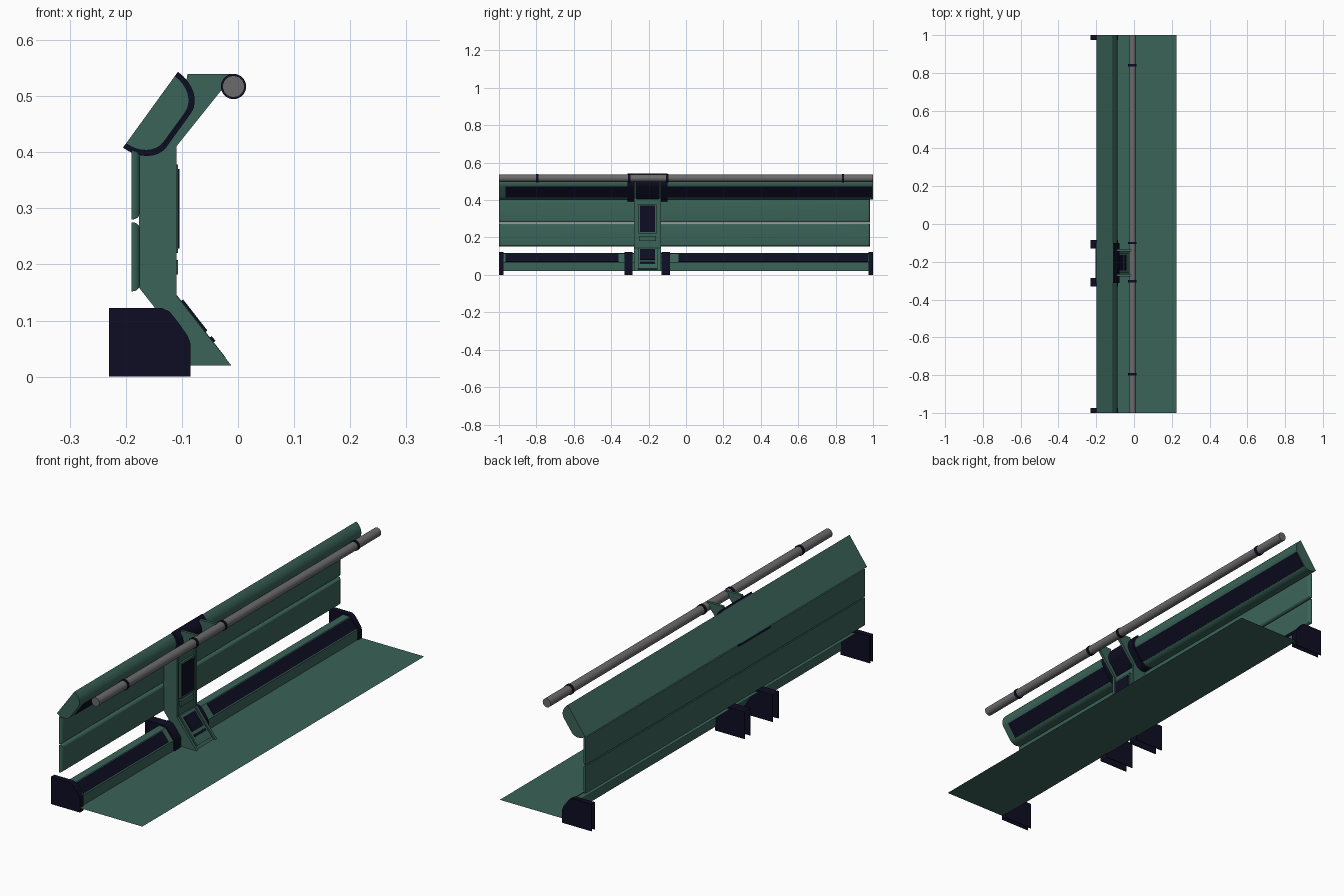
import bpy, bmesh, math

if "Cube" in bpy.data.objects:
    bpy.data.objects.remove(bpy.data.objects["Cube"])


def material(name, rgb):
    m = bpy.data.materials.new(name)
    m.diffuse_color = (*rgb, 1)
    m.use_nodes = True
    m.node_tree.nodes["Principled BSDF"].inputs["Base Color"].default_value = m.diffuse_color
    return m


GREEN = material("deep_green", (0.042, 0.125, 0.097))
NAVY = material("dark_navy", (0.004, 0.004, 0.017))
GREY = material("tube_grey", (0.15, 0.145, 0.145))


def finish(name, bm, mat):
    me = bpy.data.meshes.new(name)
    bm.to_mesh(me)
    bm.free()
    me.materials.append(mat)
    ob = bpy.data.objects.new(name, me)
    bpy.context.collection.objects.link(ob)
    bpy.ops.object.select_all(action='DESELECT')
    ob.select_set(True)
    bpy.context.view_layer.objects.active = ob
    bpy.ops.object.shade_smooth_by_angle(angle=math.radians(30))
    return ob


def extrude(name, pts, y0, y1, mat, closed=True, capped=True):
    """Extrude an x-z profile along y; open profiles give a thin skin."""
    bm = bmesh.new()
    a = [bm.verts.new((x, y0, z)) for x, z in pts]
    b = [bm.verts.new((x, y1, z)) for x, z in pts]
    n = len(pts)
    for i in range(n if closed else n - 1):
        j = (i + 1) % n
        bm.faces.new((a[i], a[j], b[j], b[i]))
    if capped:
        bm.faces.new(a)
        bm.faces.new(b[::-1])
    bmesh.ops.recalc_face_normals(bm, faces=bm.faces)
    return finish(name, bm, mat)


def slab(name, p0, p1, y0, y1, mat, t=0.004):
    """Thin plate lying on the x-z line p0 (low) to p1 (high), facing +x."""
    dx, dz = p1[0] - p0[0], p1[1] - p0[1]
    k = t / math.hypot(dx, dz)
    o = (dz * k, -dx * k)
    q = [(p[0] + o[0], p[1] + o[1]) for p in (p1, p0)]
    return extrude(name, [p0, p1] + q, y0, y1, mat)


def along(p0, p1, f):
    return (p0[0] + (p1[0] - p0[0]) * f, p0[1] + (p1[1] - p0[1]) * f)


# floor sheet
extrude("floor_sheet", [(-0.09, 0.02), (0.225, 0.02)], -1, 1, GREEN, False, False)

# lower beam skin with dark strips
low, high = (-0.09, 0.065), (-0.129, 0.113)
extrude("lower_beam", [(-0.09, 0.02), low, high, (-0.16, 0.116)], -1, 1, GREEN, False, False)
for i, (y0, y1) in enumerate([(-0.965, -0.36), (-0.04, 0.972)]):
    slab(f"lower_beam_strip_{i}", along(low, high, 0.08), along(low, high, 0.95), y0, y1, NAVY, 0.003)

# brackets: arched skins with side walls, open at back and bottom
corner = [(-0.135 + 0.05 * math.sin(a), 0.06 + 0.062 * math.cos(a))
          for a in [math.radians(d) for d in (0, 20, 42, 66, 90)]]
corner[1:4] = [(-0.122, 0.116), (-0.106, 0.096), (-0.09, 0.073)]
bracket = [(-0.23, 0), (-0.23, 0.122)] + corner + [(-0.085, 0)]
for i, (y0, y1) in enumerate([(-1, -0.975), (-0.33, -0.285), (-0.13, -0.085), (0.975, 1)]):
    extrude(f"bracket_skin_{i}", bracket[1:], y0, y1, NAVY, False, False)
    for j, (w0, w1) in enumerate([(y0, y0 + 0.004), (y1 - 0.004, y1)]):
        extrude(f"bracket_wall_{i}_{j}", bracket, w0, w1, NAVY)

# two back panels, rounded towards the front
for i, (z0, z1) in enumerate([(0.152, 0.275), (0.28, 0.403)]):
    bm = bmesh.new()
    bmesh.ops.create_cube(bm, size=1)
    for v in bm.verts:
        v.co = (-0.182 + v.co.x * 0.015, -0.008 + v.co.y * 1.984, (z0 + z1) / 2 + v.co.z * (z1 - z0))
    front = [e for e in bm.edges if all(v.co.x > -0.18 for v in e.verts)]
    bmesh.ops.bevel(bm, geom=front, offset=0.0135, segments=5, profile=0.5, affect='EDGES')
    finish(f"back_panel_{i}", bm, GREEN)


# upper beam: tilted, flat at the back, rounded at the front
def tilted(u, v):
    return (-0.205 + 0.587 * u + 0.81 * v, 0.408 + 0.81 * u - 0.587 * v)


def rounded(u0, u1, ru, depth, n=8):
    pts = []
    for i in range(n + 1):
        a = math.pi / 2 * i / n
        pts.append((u0 + ru * (1 - math.cos(a)), depth * math.sin(a)))
    pts += [(u0 + u1 - u, v) for u, v in reversed(pts)]
    return [tilted(*p) for p in pts]


outer = rounded(0, 0.167, 0.046, 0.062)
inner = rounded(0.009, 0.158, 0.042, 0.053)
extrude("upper_beam", inner, -1, 1, GREEN)
extrude("upper_beam_clamp", outer + inner[::-1], -0.312, -0.1, NAVY)
for i, (y0, y1) in enumerate([(-0.965, -0.312), (-0.1, 0.995)]):
    slab(f"upper_beam_strip_{i}", tilted(0.048, 0.052), tilted(0.119, 0.052), y0, y1, NAVY, 0.004)

# post: two side plates with a recessed core
side = [(-0.176, 0.158), (-0.15, 0.125), (-0.085, 0.02), (-0.012, 0.02), (-0.11, 0.145),
        (-0.11, 0.41), (-0.022, 0.52), (-0.01, 0.539), (-0.09, 0.539), (-0.1, 0.48),
        (-0.16, 0.4), (-0.176, 0.4)]
for i, y in enumerate((-0.277, -0.145)):
    extrude(f"post_side_{i}", side, y, y + 0.012, GREEN)
core = [(-0.176, 0.158), (-0.15, 0.125), (-0.085, 0.02), (-0.02, 0.02), (-0.116, 0.143),
        (-0.116, 0.405), (-0.176, 0.4)]
extrude("post_core", core, -0.265, -0.145, GREEN)

# plates on the post face
slab("post_panel_frame", (-0.116, 0.22), (-0.116, 0.378), -0.253, -0.157, GREEN, 0.009)
slab("post_panel", (-0.107, 0.228), (-0.107, 0.37), -0.245, -0.165, NAVY, 0.003)
slab("post_small_plate", (-0.116, 0.182), (-0.116, 0.208), -0.25, -0.16, GREEN, 0.009)

# plates on the sloping foot
toe, ankle = (-0.02, 0.02), (-0.116, 0.143)
slab("foot_frame", along(toe, ankle, 0.08), along(toe, ankle, 0.98), -0.257, -0.153, GREEN, 0.007)
toe, ankle = (-0.0145, 0.0243), (-0.1105, 0.1473)
slab("foot_panel", along(toe, ankle, 0.45), along(toe, ankle, 0.9), -0.245, -0.165, NAVY, 0.004)
slab("foot_small_plate", along(toe, ankle, 0.3), along(toe, ankle, 0.37), -0.245, -0.165, NAVY, 0.004)


# round tube with dark rings
def circle(r, n=32):
    return [(-0.008 + r * math.cos(2 * math.pi * i / n), 0.517 + r * math.sin(2 * math.pi * i / n))
            for i in range(n)]


extrude("tube", circle(0.0195), -1, 1, GREY)
for i, y in enumerate((-0.795, -0.303, -0.1, 0.84)):
    extrude(f"tube_ring_{i}", circle(0.0225), y - 0.006, y + 0.006, NAVY)
